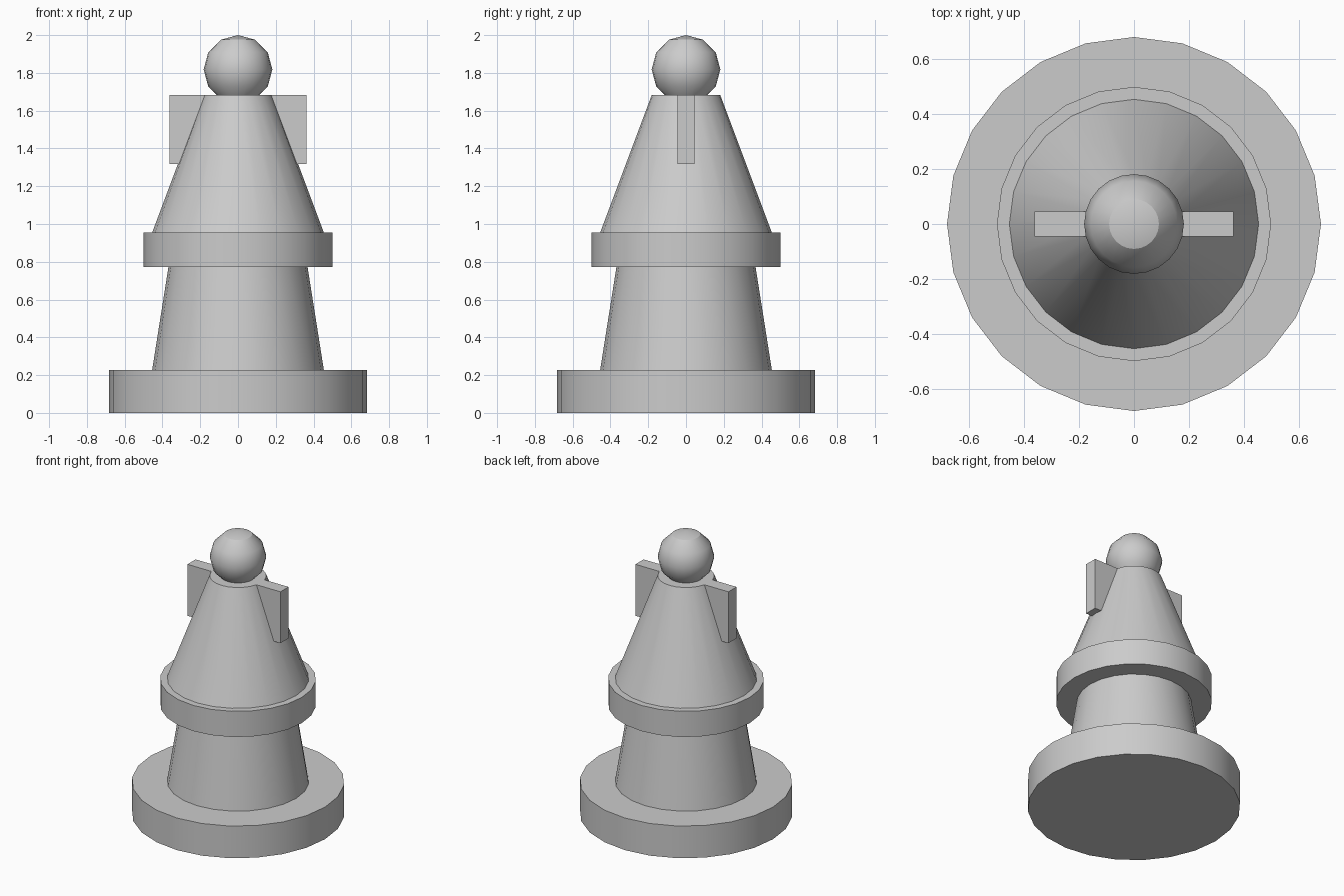
import bpy
import math

if "Cube" in bpy.data.objects:
    bpy.data.objects.remove(bpy.data.objects["Cube"], do_unlink=True)

U = 1 / 22      # design module: the model is 44 modules tall
SIDES = 24

grey = bpy.data.materials.new("plain_grey")
grey.use_nodes = True
GREY = (0.6, 0.6, 0.6, 1)
grey.diffuse_color = GREY
grey.node_tree.nodes["Principled BSDF"].inputs["Base Color"].default_value = GREY


def finish(name, smooth=True):
    obj = bpy.context.object
    obj.name = name
    obj.data.materials.append(grey)
    if smooth:
        bpy.ops.object.shade_smooth_by_angle(angle=math.radians(30))
    return obj


def drum(name, bottom, top, r_bottom, r_top):
    """Straight or tapered round section, sized in modules."""
    bpy.ops.mesh.primitive_cone_add(
        vertices=SIDES, radius1=r_bottom * U, radius2=r_top * U,
        depth=(top - bottom) * U, location=(0, 0, (bottom + top) / 2 * U))
    return finish(name)


# Stacked round sections
drum("base", 0, 5, 15, 15)
drum("lower_body", 5, 17, 10, 8.1)
drum("collar", 17, 21, 11, 11)
drum("upper_cone", 21, 37, 10, 4)

# Ball finial
bpy.ops.mesh.primitive_uv_sphere_add(
    segments=SIDES, ring_count=6, radius=4 * U, location=(0, 0, 40 * U))
finish("ball_top")

# Side fins, sunk into the cone
for side, name in ((1, "left_fin"), (-1, "right_fin")):
    bpy.ops.mesh.primitive_cube_add(size=1, location=(side * 5.5 * U, 0, 33 * U))
    bpy.context.object.scale = (5 * U, 2 * U, 8 * U)
    bpy.ops.object.transform_apply(location=False, rotation=False, scale=True)
    finish(name, smooth=False)
